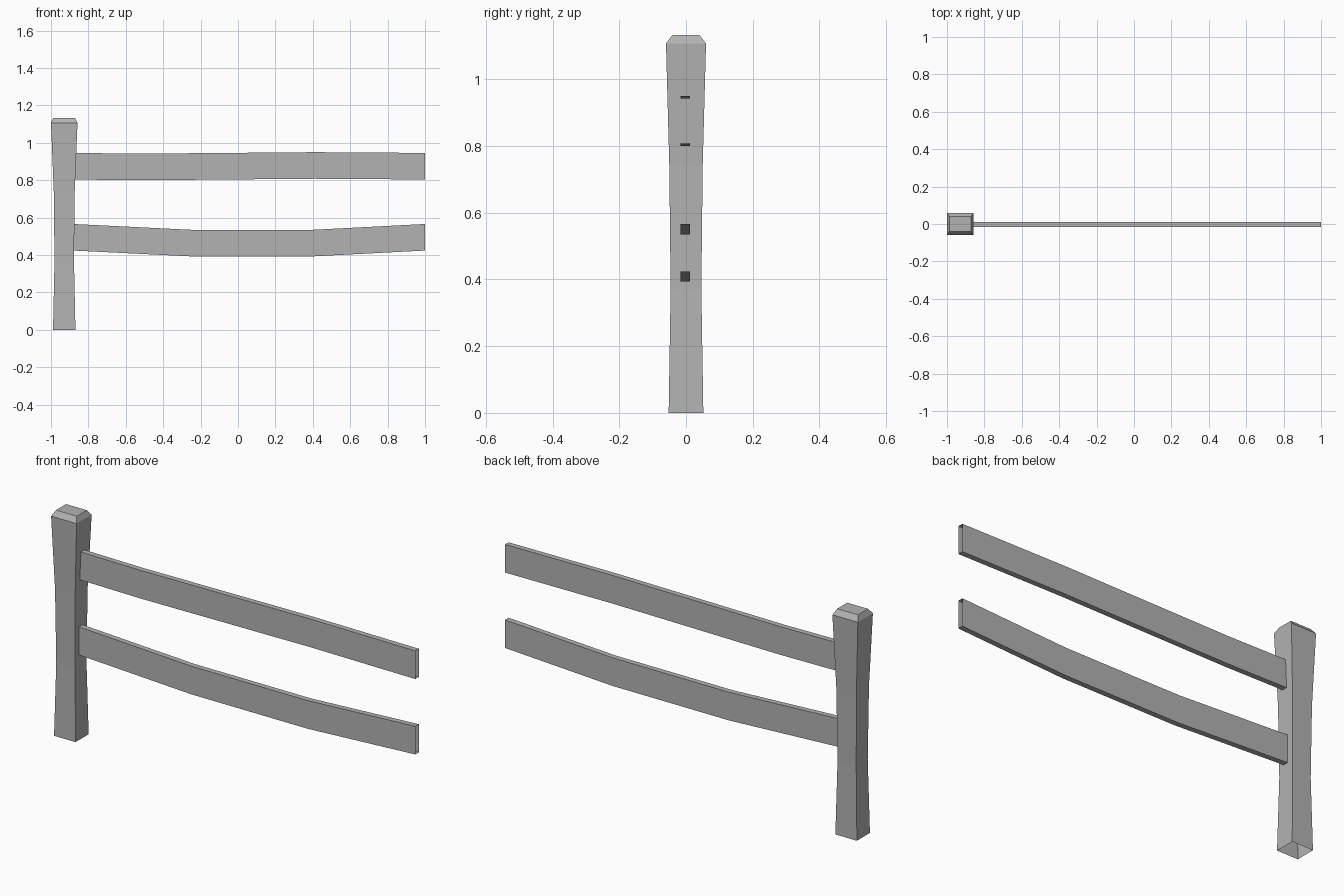
import bpy
import bmesh

default_cube = bpy.data.objects.get("Cube")
if default_cube:
    bpy.data.objects.remove(default_cube)

# One plain grey for the whole fence
grey = bpy.data.materials.new("weathered_grey")
grey.use_nodes = True
grey.diffuse_color = (0.45, 0.45, 0.45, 1)
grey.node_tree.nodes["Principled BSDF"].inputs["Base Color"].default_value = grey.diffuse_color


def loft(name, rings, cap_end=False):
    """Join four-cornered rings into an open tube, optionally closed at its end."""
    bm = bmesh.new()
    loops = [[bm.verts.new(p) for p in ring] for ring in rings]
    for a, b in zip(loops, loops[1:]):
        for i in range(4):
            j = (i + 1) % 4
            bm.faces.new((a[i], a[j], b[j], b[i]))
    if cap_end:
        bm.faces.new(loops[-1])
    mesh = bpy.data.meshes.new(name)
    bm.to_mesh(mesh)
    bm.free()
    mesh.materials.append(grey)
    obj = bpy.data.objects.new(name, mesh)
    bpy.context.collection.objects.link(obj)
    return obj


def post_ring(z, hx, hy, cx=-0.929):
    return [(cx - hx, -hy, z), (cx + hx, -hy, z), (cx + hx, hy, z), (cx - hx, hy, z)]


def rail_ring(x, top, height=0.142, front=-0.016, back=0.012):
    low = top - height
    return [(x, front, low), (x, back, low), (x, back, top), (x, front, top)]


# Waisted post with a bevelled cap and an open foot: height, half width, half depth
post_levels = [(0, 0.06, 0.052), (0.37, 0.052, 0.046), (0.74, 0.056, 0.05),
               (1.107, 0.071, 0.06), (1.133, 0.058, 0.04)]
loft("post", [post_ring(*level) for level in post_levels], cap_end=True)

# Open-ended rails: position along the fence, top height
upper = [(-0.88, 0.946), (-0.53, 0.942), (0.41, 0.95), (1, 0.946)]
lower = [(-0.88, 0.566), (-0.25, 0.535), (0.4, 0.535), (1, 0.566)]
for name, path in (("upper_rail", upper), ("lower_rail", lower)):
    loft(name, [rail_ring(x, top) for x, top in path])
